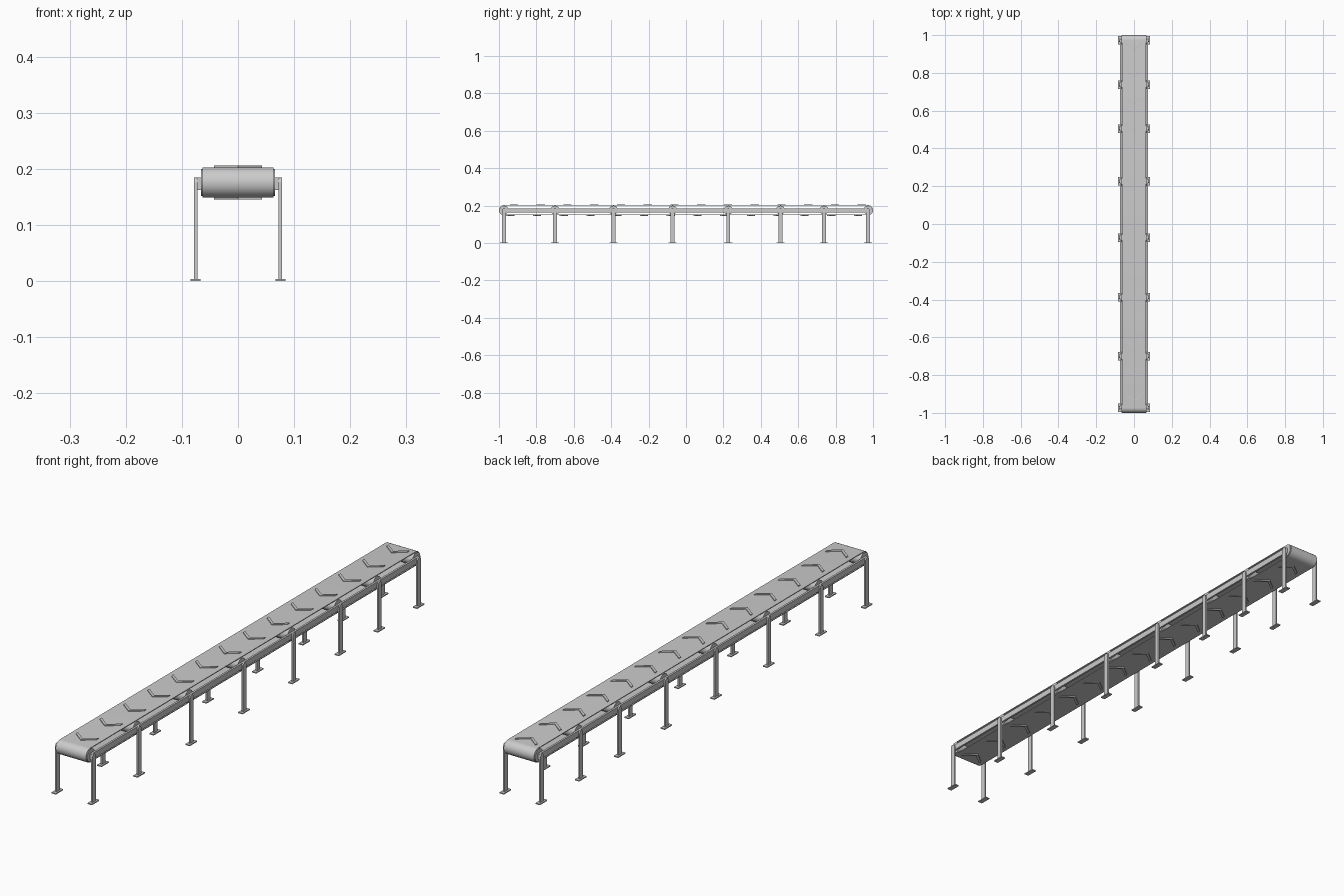
import bpy, bmesh, math
from mathutils import Matrix

if "Cube" in bpy.data.objects:
    bpy.data.objects.remove(bpy.data.objects["Cube"])

AXLE_Z, BELT_R, END_Y = 0.176, 0.027, 0.973
LEG_Y = [-0.973, -0.70, -0.388, -0.072, 0.226, 0.505, 0.738, 0.973]


def extrude_profile(name, pts, depth, to_world, smooth=False):
    """Closed 2D outline extruded symmetrically; to_world maps (u, v, w) to xyz."""
    bm = bmesh.new()
    a = [bm.verts.new(to_world(u, v, -depth / 2)) for u, v in pts]
    b = [bm.verts.new(to_world(u, v, depth / 2)) for u, v in pts]
    n = len(pts)
    bm.faces.new(a)
    bm.faces.new(b[::-1])
    for i in range(n):
        bm.faces.new((a[i], b[i], b[(i + 1) % n], a[(i + 1) % n]))
    bmesh.ops.recalc_face_normals(bm, faces=bm.faces)
    return finish(name, bm, smooth)


def finish(name, bm, smooth=False):
    me = bpy.data.meshes.new(name)
    bm.to_mesh(me)
    bm.free()
    ob = bpy.data.objects.new(name, me)
    bpy.context.collection.objects.link(ob)
    if smooth:
        bpy.ops.object.select_all(action='DESELECT')
        ob.select_set(True)
        bpy.context.view_layer.objects.active = ob
        bpy.ops.object.shade_smooth_by_angle(angle=math.radians(35))
    return ob


def box(name, loc, size):
    bm = bmesh.new()
    bmesh.ops.create_cube(bm, size=1, matrix=Matrix.Translation(loc) @ Matrix.Diagonal((*size, 1)))
    return finish(name, bm)


def cylinder_x(name, loc, r, length):
    bm = bmesh.new()
    bmesh.ops.create_cone(bm, cap_ends=True, segments=32, radius1=r, radius2=r, depth=length,
                          matrix=Matrix.Translation(loc) @ Matrix.Rotation(math.pi / 2, 4, 'Y'))
    return finish(name, bm, True)


# belt: closed stadium-shaped band with thickness
def stadium(r):
    pts = []
    for sign, start in ((1, -90), (-1, 90)):
        for i in range(17):
            t = math.radians(start + 180 * i / 16)
            pts.append((sign * END_Y + r * math.cos(t), AXLE_Z + r * math.sin(t)))
    return pts


bm = bmesh.new()
loops = [[bm.verts.new((x, y, z)) for y, z in stadium(r)]
         for x, r in ((-0.063, BELT_R), (0.063, BELT_R), (0.063, 0.024), (-0.063, 0.024))]
n = len(loops[0])
for k in range(4):
    p, q = loops[k], loops[(k + 1) % 4]
    for i in range(n):
        j = (i + 1) % n
        bm.faces.new((p[i], q[i], q[j], p[j]))
bmesh.ops.recalc_face_normals(bm, faces=bm.faces)
finish("belt", bm, True)

# chevron cleats on the upper and returning lower run
for i in range(14):
    y = -0.93 + i * 0.143
    for run, s, z in (("upper", 1, AXLE_Z + BELT_R + 0.001), ("lower", -1, AXLE_Z - BELT_R - 0.001)):
        pts = [(-0.043, 0.033), (0, 0), (0.043, 0.033),
               (0.043, 0.045), (0, 0.012), (-0.043, 0.045)]
        extrude_profile(f"{run}_cleat_{i}", pts, 0.004,
                        lambda u, v, w, y=y, s=s, z=z: (u, s * (y - 0.012 + v), z + w))

# rollers, legs and feet at every support
for i, y in enumerate(LEG_Y):
    cylinder_x(f"roller_{i}", (0, y, AXLE_Z), 0.0238, 0.132)
    for side, s in (("right", 1), ("left", -1)):
        pts = [(-0.010, 0.003), (0.010, 0.003)]
        pts += [(0.010 * math.cos(math.pi * k / 10), 0.175 + 0.010 * math.sin(math.pi * k / 10))
                for k in range(11)]
        extrude_profile(f"{side}_leg_{i}", pts, 0.006,
                        lambda u, v, w, y=y, s=s: (s * 0.0755 + w, y + u, v))
        box(f"{side}_foot_{i}", (s * 0.0755, y, 0.002), (0.018, 0.044, 0.004))

# side rails
for side, s in (("right", 1), ("left", -1)):
    box(f"{side}_rail", (s * 0.0697, 0, 0.174), (0.0075, 1.96, 0.022))
